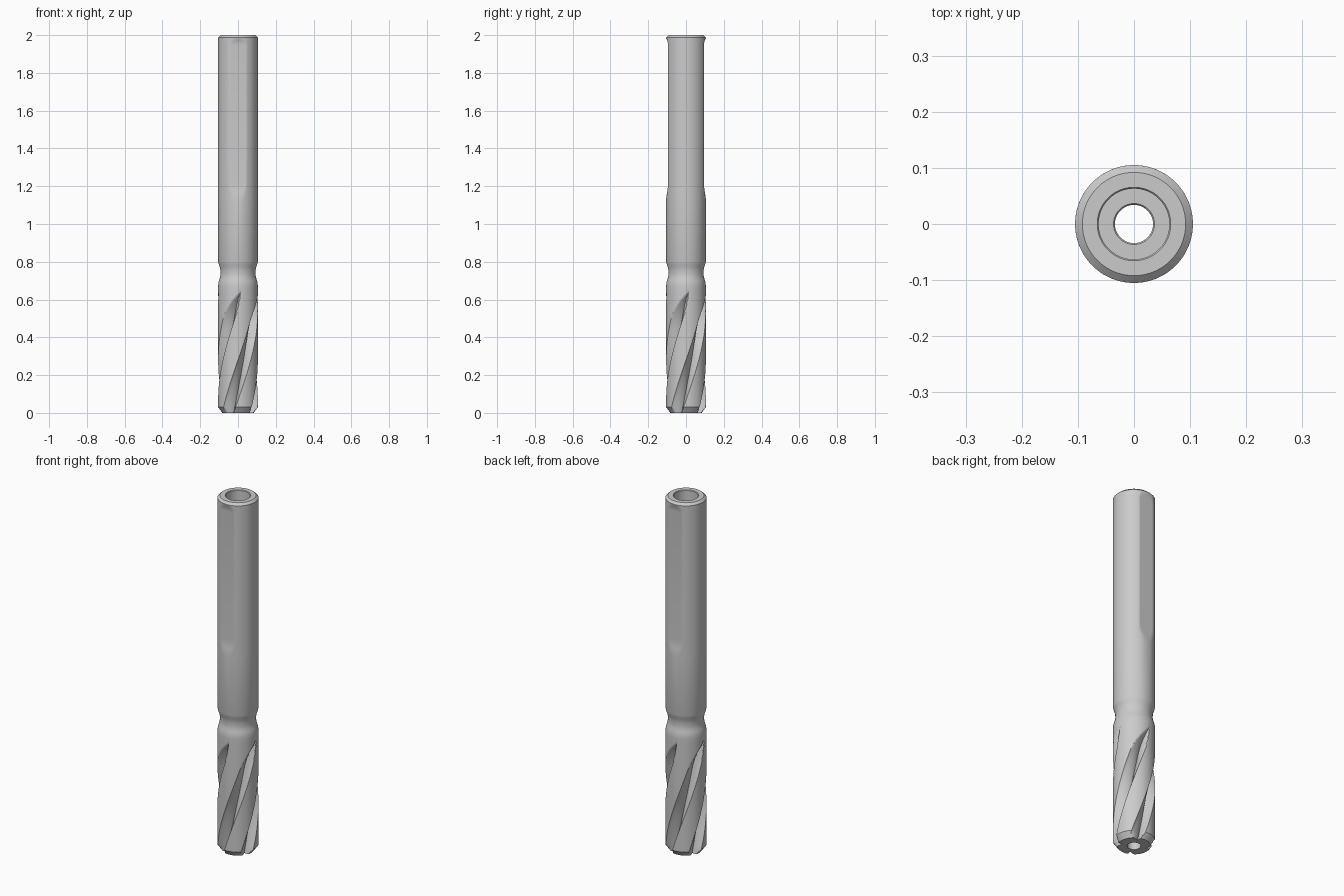
import bpy, bmesh
from math import sin, cos, radians

if "Cube" in bpy.data.objects:
    bpy.data.objects.remove(bpy.data.objects["Cube"])

N = 144                       # columns around, 2.5 degrees each
FLUTE_COLS = 16               # columns per flute, 36 per flute + land
R, BORE, POCKET = 0.105, 0.034, 0.063
FLUTE_DEPTH, FLUTE_TOP = 0.046, 0.64


def lerp_table(table, z):
    if z <= table[0][0]:
        return table[0][1]
    for (z0, v0), (z1, v1) in zip(table, table[1:]):
        if z <= z1:
            return v0 + (v1 - v0) * (z - z0) / (z1 - z0)
    return table[-1][1]


# outer silhouette (z, radius): end chamfer, fluted head, neck, shank
SILHOUETTE = [(0, 0.083), (0.03, R), (0.67, R), (0.69, 0.1035), (0.705, 0.099),
              (0.72, 0.0945), (0.735, 0.093), (0.755, 0.0935), (0.77, 0.096),
              (0.785, 0.101), (0.80, R), (1.988, R), (2.0, 0.092)]
# half thickness between the two shank flats (z, y)
FLATS = [(1.13, R), (1.16, 0.1015), (1.18, 0.098), (1.20, 0.0955), (1.22, 0.095),
         (1.945, 0.095), (1.96, 0.0965), (1.972, 0.0995), (1.984, R)]


def flute_cut(col, z):
    """Depth of the helical flute at a column: sloping floor, steep cutting face."""
    u = (col % 36) / FLUTE_COLS
    if u >= 1 or z > FLUTE_TOP:
        return 0.0
    shape = (u / 0.75) ** 0.8 if u < 0.75 else (1 - u) / 0.25
    runout = max(0.0, (z - 0.46) / (FLUTE_TOP - 0.46)) ** 2
    return max(0.0, FLUTE_DEPTH * (shape - runout))


def angle(col, z):
    return radians(-52.5 + col * 2.5 + 187.5 * min(z, FLUTE_TOP))


def outer(col, z):
    r = min(lerp_table(SILHOUETTE, z), R - flute_cut(col, z))
    s = abs(sin(angle(col, z)))
    if 1.13 < z < 1.984 and s > 0.1:
        r = min(r, lerp_table(FLATS, z) / s)
    return r


bm = bmesh.new()


def ring(z, radius):
    verts = []
    for c in range(N):
        a = angle(c, z)
        r = radius(c, z) if callable(radius) else radius
        verts.append(bm.verts.new((r * cos(a), r * sin(a), z)))
    return verts


# outside rows from tip to top
heights = {0.0, 0.015} | {round(0.03 + 0.01 * i, 3) for i in range(62)}
heights |= {z for z, _ in SILHOUETTE} | {z for z, _ in FLATS}
rings = [ring(z, outer) for z in sorted(heights)]
# chamfered pocket in the shank end, then the through bore back to the tip
for z, r in [(2.0, 0.0655), (1.997, POCKET), (1.30, POCKET), (1.30, 0.0365), (1.297, BORE)]:
    rings.append(ring(z, r))
for i in range(33):
    rings.append(ring(0.64 - 0.02 * i, BORE))

for a, b in zip(rings, rings[1:] + rings[:1]):
    for c in range(N):
        d = (c + 1) % N
        bm.faces.new((a[c], a[d], b[d], b[c]))
bmesh.ops.recalc_face_normals(bm, faces=bm.faces)

mesh = bpy.data.meshes.new("fluted_cutter")
bm.to_mesh(mesh)
bm.free()
tool = bpy.data.objects.new("fluted_cutter", mesh)
bpy.context.collection.objects.link(tool)
bpy.context.view_layer.objects.active = tool
tool.select_set(True)
bpy.ops.object.shade_smooth_by_angle(angle=radians(30))
